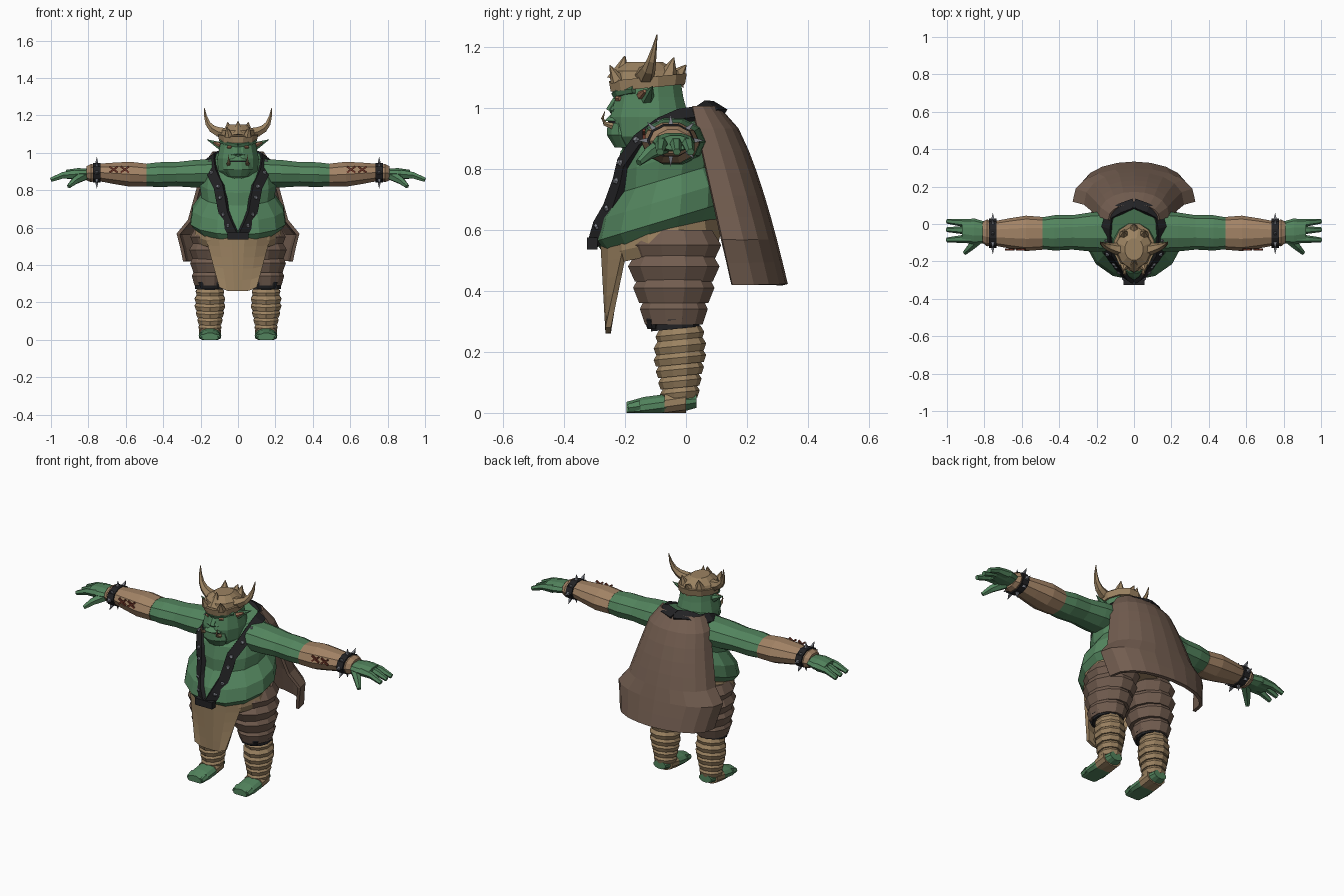
import bpy, bmesh, math
from mathutils import Vector
from mathutils.bvhtree import BVHTree

if "Cube" in bpy.data.objects:
    bpy.data.objects.remove(bpy.data.objects["Cube"])

X, Y, Z = Vector((1, 0, 0)), Vector((0, 1, 0)), Vector((0, 0, 1))


def paint(name, red, green, blue):
    material = bpy.data.materials.new(name)
    material.use_nodes = True
    material.diffuse_color = (red, green, blue, 1)
    for node in material.node_tree.nodes:
        if node.type == 'BSDF_PRINCIPLED':
            node.inputs["Base Color"].default_value = material.diffuse_color
    return material


skin = paint("green skin", .085, .23, .11)
cloth = paint("brown cloth", .17, .11, .08)
hide = paint("tan hide", .33, .225, .12)
leather = paint("pale leather", .36, .225, .13)
black = paint("black leather", .016, .016, .018)
steel = paint("steel", .2, .21, .24)
thread = paint("red thread", .15, .035, .02)
flesh = paint("pink flesh", .33, .16, .09)


def build(name, rings, material, mirror=False, sheet=False):
    """Skin rows of points as a closed body or a thick sheet, with an optional twin."""
    made = []
    for prefix, side in (("left_", 1), ("right_", -1)) if mirror else (("", 1),):
        bm = bmesh.new()
        rows = [[bm.verts.new((p.x * side, p.y, max(p.z, 0))) for p in ring] for ring in rings]
        for low, high in zip(rows, rows[1:]):
            for i in range(1 if sheet else 0, len(low)):
                bm.faces.new((low[i - 1], low[i], high[i], high[i - 1]))
        if not sheet:
            bm.faces.new(rows[0])
            bm.faces.new(rows[-1])
        bmesh.ops.recalc_face_normals(bm, faces=bm.faces)
        mesh = bpy.data.meshes.new(prefix + name)
        bm.to_mesh(mesh)
        bm.free()
        mesh.materials.append(material)
        part = bpy.data.objects.new(prefix + name, mesh)
        bpy.context.collection.objects.link(part)
        if sheet:
            thick = part.modifiers.new("thickness", 'SOLIDIFY')
            thick.thickness, thick.offset = .018, 0
        made.append(part)
    return made[0]


def oval(centre, across, along, sides):
    angles = [(k + .5) * math.tau / sides for k in range(sides)]
    return [centre + across * math.cos(a) + along * math.sin(a) for a in angles]


def loft(name, material, start, end, radii, ratio=1, across=X, along=Y, sides=12, mirror=False):
    """Evenly spaced ovals from start to end; ratio scales the second radius."""
    start, end = Vector(start), Vector(end)
    rings = [oval(start.lerp(end, i / (len(radii) - 1)), across * r, along * r * ratio, sides)
             for i, r in enumerate(radii)]
    return build(name, rings, material, mirror)


def limb(name, material, start, end, radii, ratio):
    loft(name, material, start, end, radii, ratio, Z, Y, 10, True)


def spike(name, material, start, end, radius, tip=.05, bend=(0, 0, 0), steps=1, sides=6, mirror=True):
    """Tapered, optionally curved rod."""
    start, end = Vector(start), Vector(end)
    path = [start.lerp(end, i / steps) + Vector(bend) * math.sin(math.pi * i / steps)
            for i in range(steps + 1)]
    rings = []
    for i, point in enumerate(path):
        way = (path[min(i + 1, steps)] - path[max(i - 1, 0)]).normalized()
        across = way.cross(Y if abs(way.y) < .8 else X).normalized()
        size = radius * (1 + (tip - 1) * i / steps)
        rings.append(oval(point, across * size, way.cross(across) * size, sides))
    build(name, rings, material, mirror)


# Torso with a sagging belly and a crease under the chest
torso = loft("torso", skin, (0, -.08, .56), (0, -.03, .98),
             (.2, .26, .25, .2, .21, .2, .13), .88, along=Y + Z * .3, sides=14)

# Head, jaw and face
loft("head", skin, (0, -.12, .84), (0, -.12, 1.1), (.06, .11, .115, .1, .09), 1.15)
loft("jaw", skin, (0, -.2, .87), (0, -.21, .95), (.05, .08, .07), .7)
loft("mouth", black, (0, -.21, .95), (0, -.21, .957), (.06, .06), .8)
loft("upper_lip", skin, (0, -.21, .957), (0, -.2, .98), (.06, .045))
spike("nose", skin, (0, -.21, 1.04), (0, -.245, .985), .02, 1, mirror=False)
spike("nostril", skin, (0, -.235, .995), (.035, -.23, .99), .02, .5)
spike("brow", skin, (0, -.225, 1.045), (.09, -.17, 1.06), .02, .7, (0, -.02, 0), 2)
spike("eye", flesh, (.035, -.225, 1.03), (.055, -.215, 1.03), .01, .8)
spike("tusk", hide, (.05, -.24, .94), (.05, -.265, .99), .012, bend=(0, -.02, -.01), steps=3)
spike("ear", skin, (.08, -.13, 1.03), (.165, -.11, 1.07), .028)
spike("ear_hollow", flesh, (.095, -.148, 1.04), (.13, -.135, 1.055), .015, .4)

# Horned bone cap with short points around the crown
loft("cap_band", hide, (0, -.125, 1.065), (0, -.125, 1.1), (.105, .11), 1.2, along=Y + Z * .1)
loft("cap_dome", hide, (0, -.125, 1.09), (0, -.135, 1.15), (.1, .09, .05), 1.2)
spike("horn", hide, (.06, -.14, 1.1), (.18, -.095, 1.24), .036, bend=(.03, 0, -.03), steps=5)
spike("cap_crest", hide, (0, -.22, 1.09), (0, -.2, 1.17), .04, mirror=False)
spike("front_point", hide, (.05, -.225, 1.09), (.06, -.25, 1.14), .025)
spike("rear_point", hide, (.05, -.06, 1.1), (.055, -.04, 1.165), .035)
spike("nape_point", hide, (0, -.04, 1.09), (0, 0, 1.14), .04, mirror=False)

# Arms, bracers and wrist straps
limb("arm", skin, (.14, -.04, .89), (.52, -.05, .88), (.08, .077, .068, .07, .06), 1.35)
limb("bracer", leather, (.49, -.05, .88), (.75, -.05, .895), (.065, .07, .06, .048), 1.35)
limb("cuff", leather, (.76, -.05, .893), (.81, -.045, .89), (.042, .052, .04), 1.4)
limb("wrist_strap", black, (.735, -.05, .893), (.775, -.05, .893), (.056, .056), 1.4)
wrist = Vector((.755, -.05, .893))
for k in range(8):
    ray = Y * math.cos(k * math.tau / 8) + Z * math.sin(k * math.tau / 8)
    base = wrist + Y * ray.y * .075 + Z * ray.z * .05
    spike("wrist_spike", steel, base, base + ray * .035, .012, sides=4)

# Crossed stitches on each bracer
for x in (.605, .665):
    for slant in (-1, 1):
        middle, reach = Vector((x, -.137, .91)), X * .022 + Z * .016 * slant
        spike("stitch", thread, middle - reach, middle + reach, .007, 1, sides=4)

# Hands
limb("palm", skin, (.79, -.045, .89), (.92, -.035, .885), (.025, .032, .025), 2.2)
for y in (.015, -.03, -.085):
    spike("finger", skin, (.87, y * .8 - .01, .885), (1, y, .855), .026, .5, Z * .01, 2)
spike("thumb", skin, (.82, -.07, .88), (.905, -.155, .82), .03, .4, (.01, -.01, 0), 2)

# Chest straps hugging the torso, meeting over the belly and behind the neck
tree = BVHTree.FromPolygons([v.co for v in torso.data.vertices],
                            [p.vertices for p in torso.data.polygons])
heart = Vector((0, -.04, .76))
guide = [Vector(p) for p in ((.03, -.32, .55), (.08, -.28, .7), (.11, -.22, .82),
                             (.16, -.1, .96), (.15, .05, 1), (0, .11, 1))]
route = [tree.find_nearest(p.lerp(q, t))[0] for p, q in zip(guide, guide[1:]) for t in (0, .5)]
route.append(tree.find_nearest(guide[-1])[0])
rings = []
for i, spot in enumerate(route):
    out = (spot - heart).normalized()
    way = route[min(i + 1, len(route) - 1)] - route[max(i - 1, 0)]
    wide = way.cross(out).normalized() * .028
    low, high = spot - out * .012, spot + out * .016
    rings.append([low - wide, low + wide, high + wide, high - wide])
    if 0 < i < 7:
        spike("strap_stud", steel, high, high + out * .009, .012, .7)
build("shoulder_strap", rings, black, mirror=True)
loft("strap_join", black, (0, -.29, .555), (0, -.325, .555), (.08, .08), .35,
     along=Z, sides=4)

# Hide cape, flaring and folding toward the hem
widths = (.13, .18, .2, .22, .24, .26, .32, .3, .285)
rows = []
for i, width in enumerate(widths):
    t = i / (len(widths) - 1)
    edge, back = .02 + .13 * t, .1 + .225 * t ** .6
    fan = [math.pi * k / 10 for k in range(11)]
    rows.append([Vector((width * math.cos(a), edge + (back - edge) * abs(math.sin(a)) ** .8, 1 - .58 * t))
                 for a in fan])
build("cape", rows, cloth, sheet=True)

# Waistband and apron
loft("waistband", hide, (0, -.07, .525), (0, -.075, .6), (.225, .24, .235), .82, along=Y + Z * .22)
rows = []
for i in range(6):
    t = i / 5
    rows.append([Vector(((.17 - .07 * t) * s, -.275 + .02 * t + .08 * (1 - t) * s * s,
                         .56 - .3 * t + .02 * t * s ** 4)) for s in (-1, -.6, -.2, .2, .6, 1)])
build("apron", rows, hide, sheet=True)

# Baggy trousers as overlapping rolls
for i, r in enumerate((.14, .135, .12, .1)):
    top = Vector((.12 + .01 * i, -.04, .6 - .07 * i))
    loft("trouser_roll", cloth, top, top - Z * .1, (r * .8, r, r * .85), 1.15, mirror=True)

# Knee straps with a front pad
knee = Vector((.15, -.035, .275))
for lift, r in ((0, .082), (.03, .09)):
    base = knee + Z * lift
    loft("knee_strap", black, base, base + Z * .035, (r, r), along=Y + Z * .1, mirror=True)
loft("knee_pad", black, knee - Y * .07, knee - Y * .075 + Z * .06, (.05, .065, .05), .45, mirror=True)

# Overlapping shin wraps
for i, r in enumerate((.062, .068, .076, .083, .083, .077)):
    base = Vector((.15, -.02, .045 + .038 * i))
    loft("shin_wrap", hide, base, base + Z * .045, (r - .005, r + .003, r - .01),
         along=Y + Z * .1, sides=10, mirror=True)

# Feet flattened on the ground, with a wrapped instep
loft("foot", skin, (.15, -.195, .01), (.15, .035, .04), (.045, .06, .06, .055, .04), .6,
     along=Z, mirror=True)
loft("foot_wrap", hide, (.15, -.07, .03), (.15, 0, .04), (.06, .06), .7, along=Z, mirror=True)
for x in (.11, .15, .19):
    spike("toe", skin, (x, -.15, .022), (x, -.19, .016), .021, .7)
